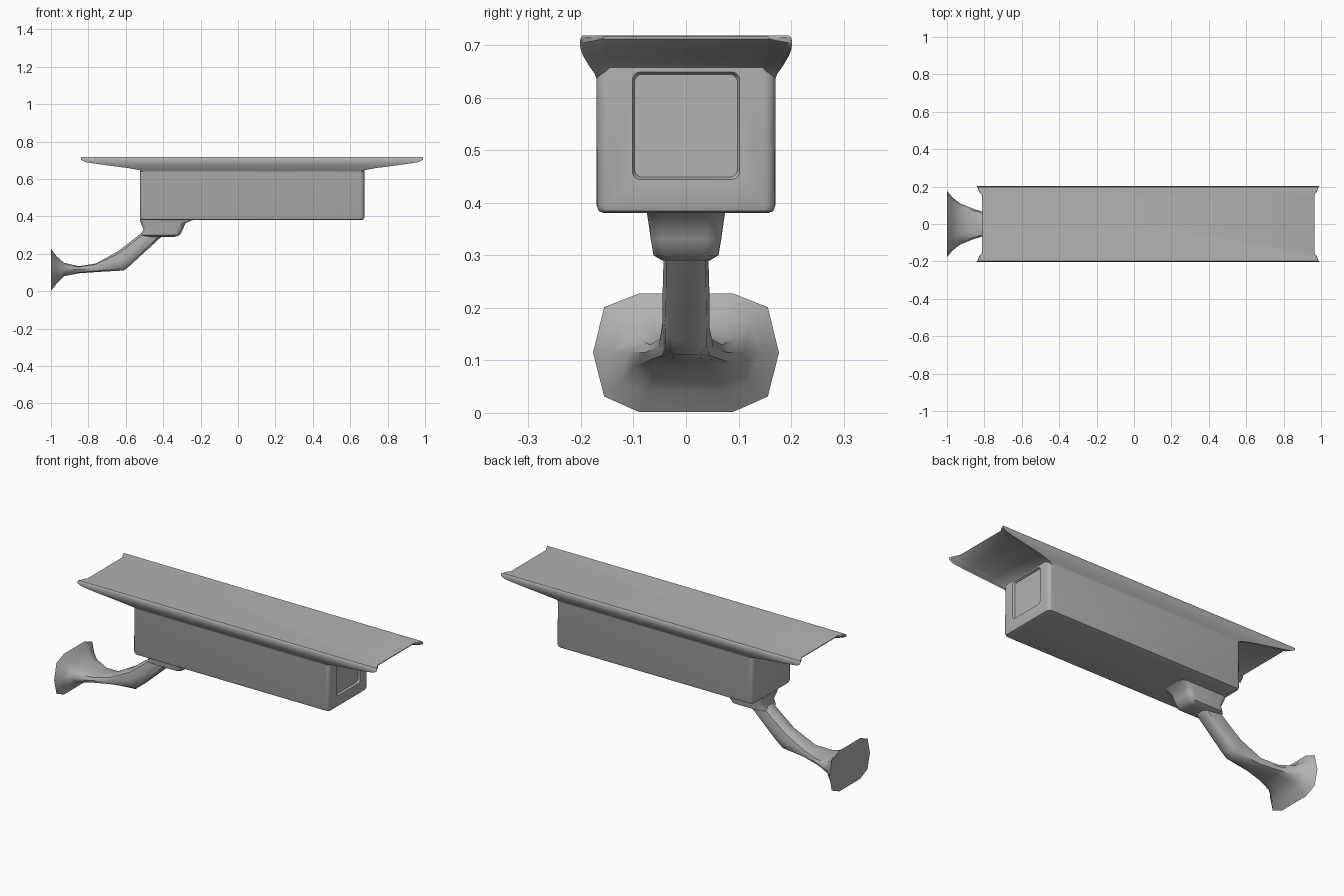
import bpy, bmesh, math

cube = bpy.data.objects.get("Cube")
if cube:
    bpy.data.objects.remove(cube, do_unlink=True)

grey = bpy.data.materials.new("camera grey")
grey.use_nodes = True
colour = (0.45, 0.45, 0.45, 1)
grey.diffuse_color = colour
bsdf = grey.node_tree.nodes["Principled BSDF"]
bsdf.inputs["Base Color"].default_value = colour
bsdf.inputs["Roughness"].default_value = 0.6


def loft(name, rings):
    """Skin a list of equal rings and cap both ends."""
    bm = bmesh.new()
    loops = [[bm.verts.new(p) for p in ring] for ring in rings]
    for a, b in zip(loops, loops[1:]):
        for i in range(len(a)):
            j = (i + 1) % len(a)
            bm.faces.new((a[i], a[j], b[j], b[i]))
    bm.faces.new(loops[0][::-1])
    bm.faces.new(loops[-1])
    bmesh.ops.recalc_face_normals(bm, faces=bm.faces)
    mesh = bpy.data.meshes.new(name)
    bm.to_mesh(mesh)
    bm.free()
    mesh.materials.append(grey)
    obj = bpy.data.objects.new(name, mesh)
    bpy.context.collection.objects.link(obj)
    return obj


def rounded_ring(cx, hx, hy, rx, ry, z, notch=0, lift=0, steps=5):
    """Rounded rectangle whose short ends may be notched and lifted."""
    quarter = []
    for i in range(steps + 1):
        t = math.pi / 2 * i / steps
        away = 1 - (i / steps) ** 0.7
        quarter.append((hx - rx + rx * math.cos(t) - notch * away,
                        hy - ry + ry * math.sin(t), z + lift * away))
    ring = []
    for sx, sy, order in ((1, 1, 1), (-1, 1, -1), (-1, -1, 1), (1, -1, -1)):
        ring += [(cx + sx * x, sy * y, h) for x, y, h in quarter[::order]]
    return ring


def smooth(obj, angle):
    bpy.ops.object.select_all(action='DESELECT')
    obj.select_set(True)
    bpy.context.view_layer.objects.active = obj
    bpy.ops.object.shade_smooth_by_angle(angle=math.radians(angle))


# Housing that flares into the long sun hood: hx, hy, rx, ry, z, notch, lift
housing = loft("housing_and_hood", [rounded_ring(0.075, *r) for r in (
    (0.585, 0.155, 0.02, 0.02, 0.38),
    (0.596, 0.166, 0.02, 0.02, 0.384),
    (0.6, 0.17, 0.02, 0.02, 0.395),
    (0.6, 0.17, 0.02, 0.025, 0.635, 0, 0.022),
    (0.615, 0.174, 0.02, 0.03, 0.646, 0.01, 0.015),
    (0.68, 0.183, 0.02, 0.035, 0.658, 0.015, 0.012),
    (0.83, 0.195, 0.02, 0.04, 0.678, 0.025, 0.012),
    (0.905, 0.2, 0.015, 0.045, 0.69, 0.03, 0.014),
    (0.923, 0.202, 0.01, 0.045, 0.702, 0.034, 0.01),
    (0.925, 0.201, 0.01, 0.045, 0.713, 0.036, 0.003),
    (0.921, 0.197, 0.01, 0.045, 0.718, 0.036))])

# Recessed lens window in the end of the housing
cutter = loft("window_cutter", [
    [(x, y, 0.5465 + u) for u, y, _ in rounded_ring(0, h, h, 0.015, 0.015, 0)]
    for x, h in ((0.664, 0.098), (0.677, 0.103), (0.7, 0.103))])
cutter.hide_render = True
cut = housing.modifiers.new("window", 'BOOLEAN')
cut.operation = 'DIFFERENCE'
cut.solver = 'EXACT'
cut.object = cutter
bpy.context.view_layer.objects.active = housing
bpy.ops.object.modifier_apply(modifier="window")
bpy.data.objects.remove(cutter, do_unlink=True)
smooth(housing, 35)

# Swivel knuckle beneath the housing: rear x, front x, half width, z
knuckle = loft("swivel_knuckle", [
    rounded_ring((a + b) / 2, (b - a) / 2, w, 0.03, 0.03, z)
    for a, b, w, z in (
        (-0.48, -0.34, 0.045, 0.29), (-0.52, -0.31, 0.062, 0.3),
        (-0.505, -0.295, 0.067, 0.33), (-0.52, -0.28, 0.072, 0.365),
        (-0.525, -0.23, 0.075, 0.385))])
smooth(knuckle, 50)

# Arm swept from the flared wall plate: top x, z, bottom x, z, half width
half = [(0.51, 1), (0.88, 0.77), (1, 0), (0.88, -0.74), (0.51, -1)]
section = half + [(-y, v) for y, v in half[::-1]]
stations = (
    (-1, 0.227, -1, 0.002, 0.177),
    (-0.97, 0.187, -0.97, 0.04, 0.142),
    (-0.93, 0.152, -0.93, 0.08, 0.11),
    (-0.85, 0.134, -0.85, 0.096, 0.078),
    (-0.76, 0.148, -0.75, 0.103, 0.052),
    (-0.64, 0.215, -0.61, 0.111, 0.045),
    (-0.54, 0.292, -0.58, 0.135, 0.045),
    (-0.49, 0.335, -0.4, 0.3, 0.042))
arm = loft("wall_arm", [
    [((tx + bx) / 2 + v * (tx - bx) / 2, y * w, (tz + bz) / 2 + v * (tz - bz) / 2)
     for y, v in section] for tx, tz, bx, bz, w in stations])
smooth(arm, 45)
